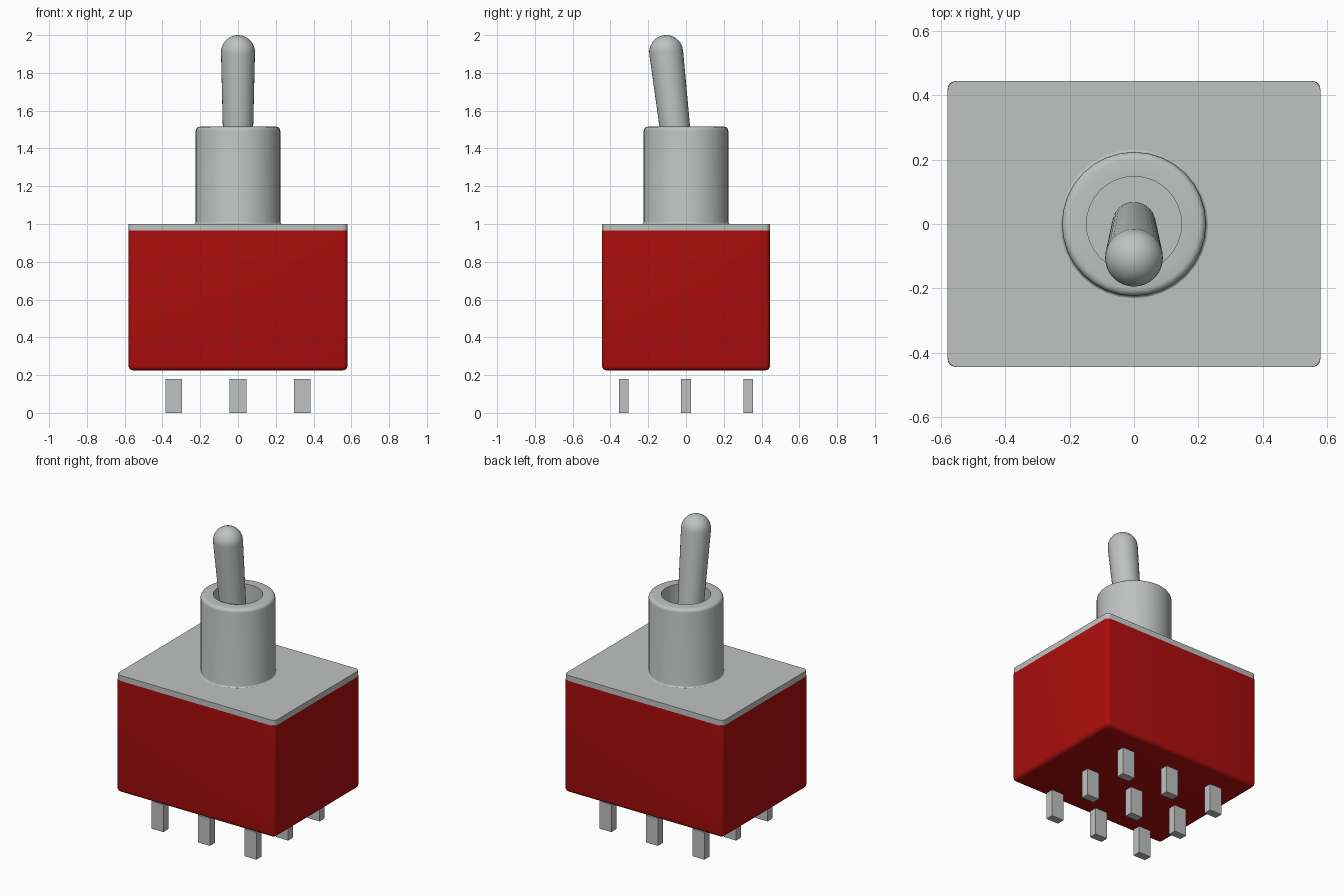
import bpy, bmesh, math

cube = bpy.data.objects.get("Cube")
if cube:
    bpy.data.objects.remove(cube, do_unlink=True)


def material(name, rgb):
    m = bpy.data.materials.new(name)
    m.use_nodes = True
    m.diffuse_color = (*rgb, 1)
    m.node_tree.nodes["Principled BSDF"].inputs["Base Color"].default_value = (*rgb, 1)
    return m


METAL = material("grey metal", (0.52, 0.54, 0.53))
RED = material("red plastic", (0.42, 0.004, 0.004))


def finish(name, bm, mat, smooth=True):
    bmesh.ops.recalc_face_normals(bm, faces=bm.faces)
    me = bpy.data.meshes.new(name)
    bm.to_mesh(me)
    bm.free()
    me.materials.append(mat)
    ob = bpy.data.objects.new(name, me)
    bpy.context.collection.objects.link(ob)
    if smooth:
        bpy.ops.object.select_all(action='DESELECT')
        ob.select_set(True)
        bpy.context.view_layer.objects.active = ob
        bpy.ops.object.shade_smooth_by_angle(angle=math.radians(35))
    return ob


def box(name, size, z0, mat, centre=(0, 0), radius=0, round_bottom=False):
    """Box standing on z0, with optional rounded upright and bottom edges."""
    bm = bmesh.new()
    bmesh.ops.create_cube(bm, size=1)
    for v in bm.verts:
        v.co = (v.co.x * size[0] + centre[0], v.co.y * size[1] + centre[1],
                z0 + (v.co.z + 0.5) * size[2])
    if radius:
        mid = z0 + size[2] / 2
        edges = [e for e in bm.edges
                 if abs(e.verts[0].co.z - e.verts[1].co.z) > 1e-4
                 or (round_bottom and all(v.co.z < mid for v in e.verts))]
        bmesh.ops.bevel(bm, geom=edges, offset=radius, segments=4,
                        profile=0.5, affect='EDGES')
    return finish(name, bm, mat, radius > 0)


def lathe(name, profile, mat, closed=False, steps=32):
    """Spin (radius, height) points about z."""
    bm = bmesh.new()
    vs = [bm.verts.new((r, 0, z)) for r, z in profile]
    es = [bm.edges.new(p) for p in zip(vs, vs[1:])]
    if closed:
        es.append(bm.edges.new((vs[-1], vs[0])))
    bmesh.ops.spin(bm, geom=vs + es, cent=(0, 0, 0), axis=(0, 0, 1),
                   angle=2 * math.pi, steps=steps)
    bmesh.ops.remove_doubles(bm, verts=bm.verts, dist=1e-5)
    return finish(name, bm, mat)


def arc(cr, cz, rad, a0, a1, n):
    return [(cr + rad * math.cos(math.radians(a0 + (a1 - a0) * i / n)),
             cz + rad * math.sin(math.radians(a0 + (a1 - a0) * i / n)))
            for i in range(n + 1)]


# Housing and its metal top plate
box("housing", (1.16, 0.89, 0.74), 0.225, RED, radius=0.025, round_bottom=True)
box("top_plate", (1.16, 0.89, 0.037), 0.964, METAL, radius=0.028)

# Hollow threaded-style bushing with a small foot fillet and rounded rim
bushing = [(0.148, 0.985), (0.235, 0.985)]
bushing += arc(0.235, 1.011, 0.011, 270, 180, 3)
bushing += arc(0.202, 1.493, 0.022, 0, 90, 4)
bushing += [(0.148, 1.515)]
lathe("bushing", bushing, METAL, closed=True)

# Tapered lever with a round tip, leaning forward from the bushing's base
length = math.hypot(0.105, 0.91)
lever_profile = [(0, 0), (0.068, 0)] + arc(0, length, 0.09, 0, 90, 8)
lever = lathe("lever", lever_profile, METAL)
lever.location.z = 1.0
lever.rotation_euler.x = math.atan2(0.105, 0.91)

# Three by three terminal pins
for i, x in enumerate((-0.34, 0, 0.34)):
    for j, y in enumerate((-0.33, 0, 0.33)):
        box(f"terminal_pin_{i + 1}_{j + 1}", (0.088, 0.052, 0.18), 0, METAL, (x, y))
